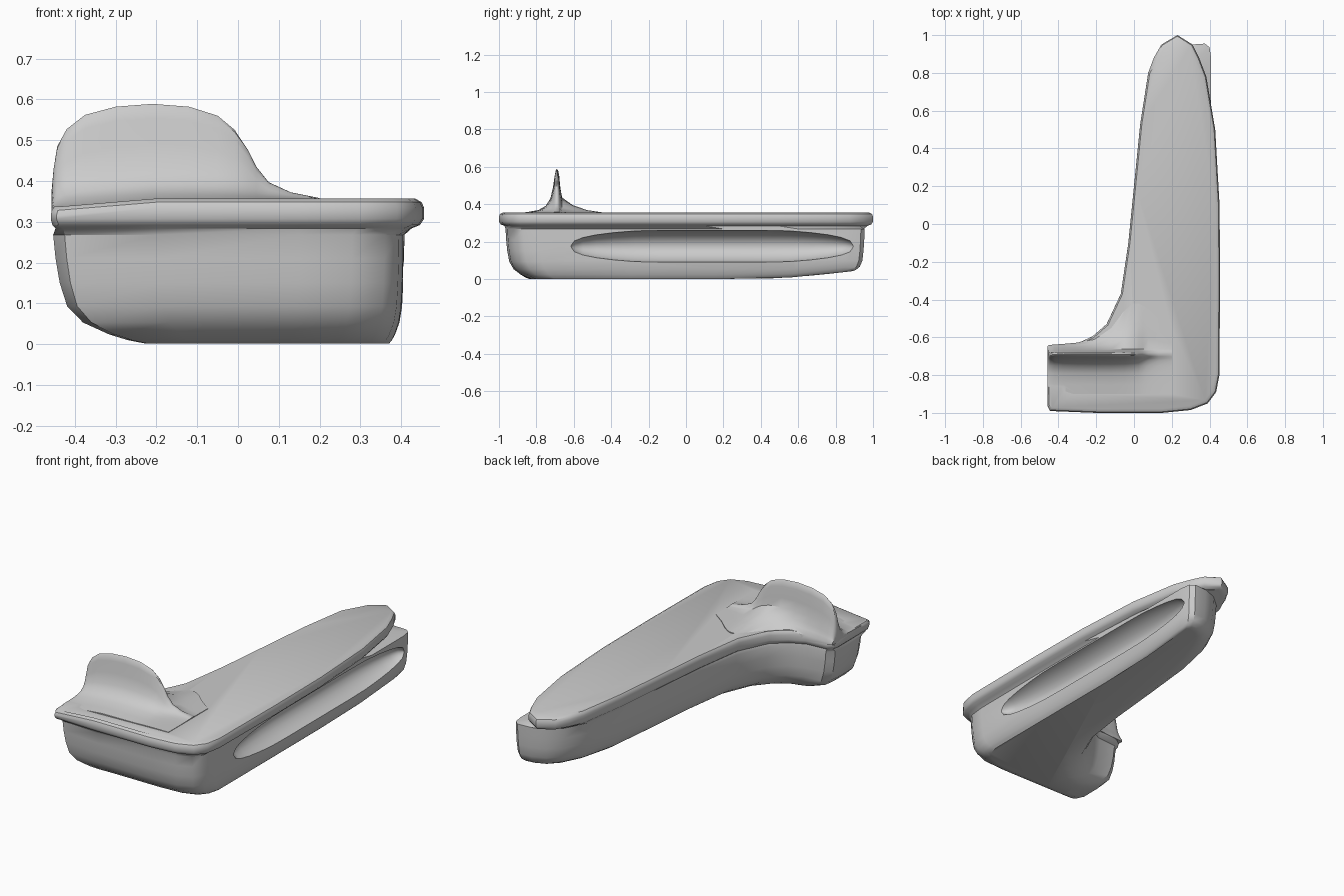
import bpy, bmesh, math
from mathutils import Vector

if "Cube" in bpy.data.objects:
    bpy.data.objects.remove(bpy.data.objects["Cube"])


def smooth(ob, angle):
    bpy.context.view_layer.objects.active = ob
    ob.select_set(True)
    bpy.ops.object.shade_smooth_by_angle(angle=math.radians(angle))
    ob.select_set(False)


def loft(name, rings):
    """Skin a list of equal-length closed rings and cap both ends."""
    bm = bmesh.new()
    rows = [[bm.verts.new(p) for p in ring] for ring in rings]
    n = len(rows[0])
    for a, b in zip(rows, rows[1:]):
        for i in range(n):
            j = (i + 1) % n
            bm.faces.new((a[i], a[j], b[j], b[i]))
    bm.faces.new(rows[0])
    bm.faces.new(rows[-1])
    bmesh.ops.recalc_face_normals(bm, faces=bm.faces)
    me = bpy.data.meshes.new(name)
    bm.to_mesh(me)
    bm.free()
    ob = bpy.data.objects.new(name, me)
    bpy.context.collection.objects.link(ob)
    smooth(ob, 35)
    return ob


def inset(pts, d, z, soft=1):
    """Move a counter-clockwise outline inwards; soft scales the inner-side points."""
    out = []
    for i, p in enumerate(pts):
        t = (Vector(pts[(i + 1) % len(pts)]) - Vector(p)).normalized()
        t += (Vector(p) - Vector(pts[i - 1])).normalized()
        t.normalize()
        k = d * (soft if i > 15 else 1)
        out.append((p[0] - t.y * k, p[1] + t.x * k, z))
    return out


def end_drop(x):
    """The plate dips slightly towards its left end."""
    return .02 * min(1, max(0, (-.2 - x) / .24))


# Point-matched plan outlines of the underside and the body
under = [(-.22, -.84), (-.1, -.83), (.12, -.83), (.24, -.825), (.32, -.8), (.355, -.76),
         (.37, -.7), (.37, -.3), (.37, .2), (.37, .55), (.37, .8), (.365, .86), (.345, .875),
         (.31, .865), (.275, .84), (.245, .78), (.21, .66), (.18, .48), (.155, .2), (.13, -.1),
         (.1, -.36), (.03, -.54), (-.05, -.64), (-.12, -.7), (-.18, -.72), (-.21, -.745),
         (-.22, -.77), (-.225, -.81)]
base = [(-.425, -.945), (-.2, -.963), (.15, -.965), (.28, -.955), (.36, -.92), (.395, -.87),
        (.405, -.78), (.408, -.3), (.408, .2), (.408, .6), (.408, .88), (.4, .935),
        (.375, .955), (.3, .95), (.22, .92), (.15, .86), (.09, .74), (.045, .53), (.01, .2),
        (-.02, -.1), (-.06, -.36), (-.135, -.53), (-.22, -.61), (-.3, -.64), (-.41, -.652),
        (-.445, -.685), (-.453, -.75), (-.453, -.89)]
plate = [(-.445, -.99), (-.2, -1), (.15, -1), (.3, -.985), (.39, -.95), (.435, -.89),
         (.452, -.8), (.456, -.3), (.453, .1), (.43, .5), (.383, .78), (.345, .88), (.31, .95),
         (.23, 1), (.145, .95), (.105, .88), (.075, .8), (.033, .53), (0, .2), (-.03, -.1),
         (-.07, -.37), (-.145, -.53), (-.22, -.595), (-.3, -.632), (-.42, -.642),
         (-.45, -.665), (-.459, -.71), (-.459, -.96)]

# Body with soft underside, flowing into the overhanging rolled rim and flat top
rings = []
for t, z in [(1, .001), (.8, .01), (.6, .024), (.32, .053), (.15, .093), (.07, .15),
             (.025, .21), (0, .268)]:
    rings.append([(b[0] + (u[0] - b[0]) * t, b[1] + (u[1] - b[1]) * t,
                   z + t * .04 * max(0, (b[1] - .35) / .6) ** 2)
                  for u, b in zip(under, base)])
for d, z in [(.03, .284), (.01, .292), (0, .307), (0, .335), (.006, .348), (.022, .357)]:
    k = 1 if z > .33 else 0
    rings.append([(x, y, c - k * end_drop(x)) for x, y, c in inset(plate, d, z, .4)])
body = loft("armrest_body", rings)

# Long grip recess in the right side, deepest along its middle line
cut = []
for i in range(17):
    a = math.pi * (i / 16 * .98 + .01)
    r = min(1, math.sin(a) * 1.15) ** .75
    y = .14 - .755 * math.cos(a)
    cut.append([(.412 + .1 * r * math.copysign(abs(math.cos(t)) ** 1.3, math.cos(t)), y,
                 .175 + .086 * r * math.sin(t)) for t in (2 * math.pi * k / 20 for k in range(20))])
cutter = loft("recess_cutter", cut)

# Upright fin flaring into the plate: (x, crest height, rear foot y)
crest = [(-.457, .375, -.645), (-.452, .43, -.642), (-.443, .485, -.64), (-.42, .527, -.638),
         (-.375, .562, -.635), (-.3, .582, -.628), (-.21, .589, -.605), (-.12, .582, -.55),
         (-.05, .56, -.45), (-.008, .525, -.42), (.025, .475, -.42), (.045, .435, -.43),
         (.075, .397, -.45), (.13, .372, -.5), (.2, .358, -.55)]
profile = [(-.9, -.02), (-.85, .015), (-.79, .06), (-.75, .16), (-.725, .33), (-.711, .58),
           (-.702, .85), (-.696, .97), (-.69, 1), (-.684, .97), (-.678, .85), (-.672, .58),
           (-.663, .36)]
rings = []
for x, h, foot in crest:
    floor = .355 - end_drop(x)
    k = h - floor
    ring = [(x, y, floor + k * f) for y, f in profile]
    for s, f in ((.25, .2), (.55, .08), (1, -.02)):
        ring.append((x, -.66 + (foot + .66) * s, floor + k * f))
    ring += [(x, foot, .32), (x, -.9, .32)]
    rings.append(ring)
fin = loft("upright_fin", rings)

# Merge the fin and carve the recess so the result is one clean shell
for name, op, other in (("recess", 'DIFFERENCE', cutter), ("fin", 'UNION', fin)):
    mod = body.modifiers.new(name, 'BOOLEAN')
    mod.operation = op
    mod.object = other
    mod.solver = 'EXACT'
    bpy.context.view_layer.objects.active = body
    bpy.ops.object.modifier_apply(modifier=name)
    bpy.data.objects.remove(other)
smooth(body, 38)
